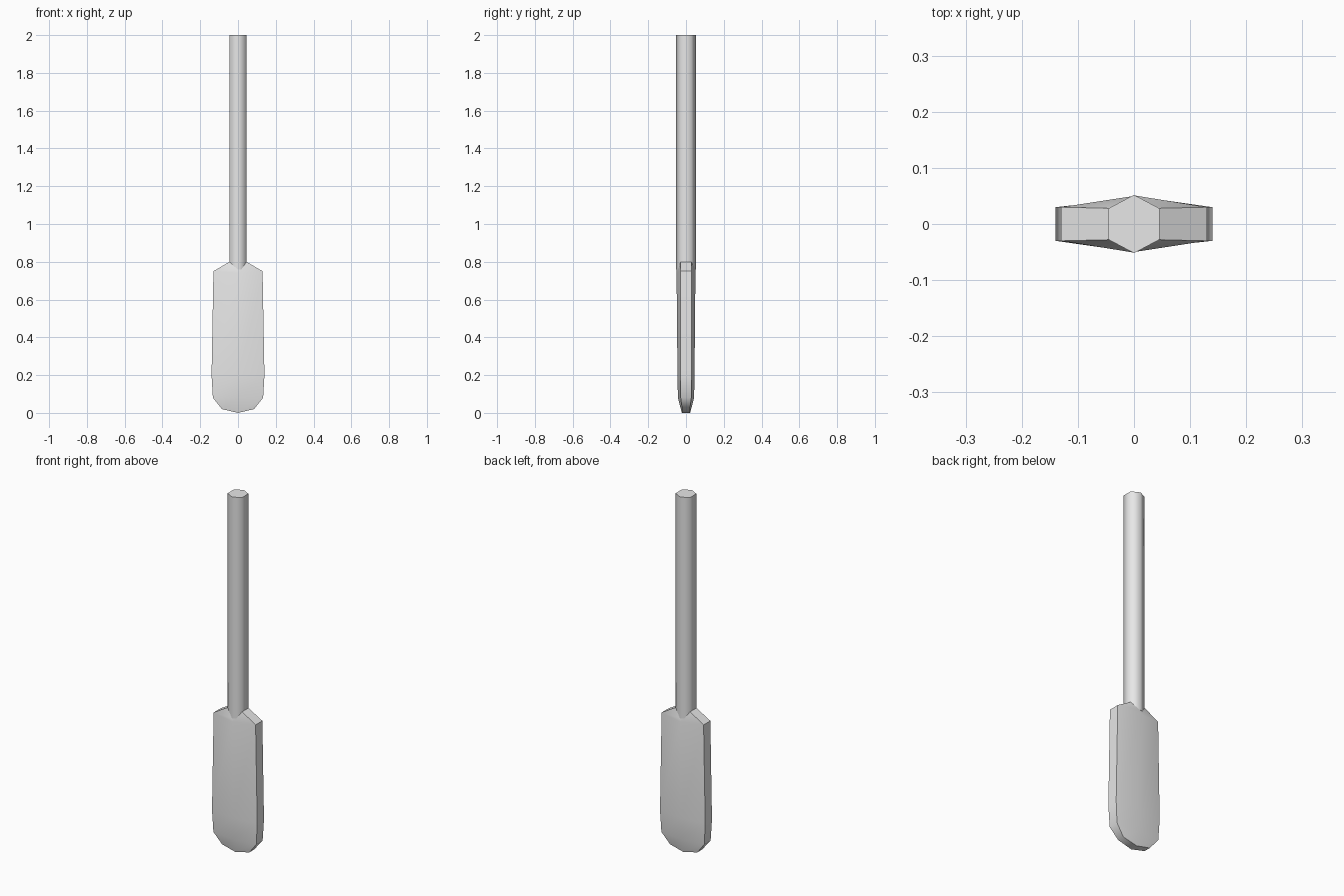
import bpy, bmesh, math

cube = bpy.data.objects.get("Cube")
if cube:
    bpy.data.objects.remove(cube, do_unlink=True)

grey = bpy.data.materials.new("plain_grey")
grey.use_nodes = True
grey.diffuse_color = (0.8, 0.8, 0.8, 1)
grey.node_tree.nodes["Principled BSDF"].inputs["Base Color"].default_value = (0.8, 0.8, 0.8, 1)


def loft(name, rows, sharp_angle):
    """Skin six-sided rings: edge z, ridge z, half width, edge half depth, ridge half depth."""
    bm = bmesh.new()
    rings = []
    for ze, zr, w, e, r in rows:
        ring = [(0, -r, zr), (w, -e, ze), (w, e, ze),
                (0, r, zr), (-w, e, ze), (-w, -e, ze)]
        rings.append([bm.verts.new(p) for p in ring])
    for low, high in zip(rings, rings[1:]):
        for i in range(6):
            j = (i + 1) % 6
            bm.faces.new((low[i], low[j], high[j], high[i]))
    # Each cap is two quads folded along the middle
    for ring in (rings[0], rings[-1]):
        bm.faces.new(ring[:4])
        bm.faces.new(ring[3:] + ring[:1])
    bmesh.ops.recalc_face_normals(bm, faces=bm.faces)
    mesh = bpy.data.meshes.new(name)
    bm.to_mesh(mesh)
    bm.free()
    mesh.materials.append(grey)
    obj = bpy.data.objects.new(name, mesh)
    bpy.context.collection.objects.link(obj)
    bpy.ops.object.select_all(action='DESELECT')
    obj.select_set(True)
    bpy.context.view_layer.objects.active = obj
    bpy.ops.object.shade_smooth_by_angle(angle=math.radians(sharp_angle))
    return obj


# Hexagonal shaft
loft("shaft", [(0.76, 0.76, 0.045, 0.028, 0.052),
               (2.0, 2.0, 0.045, 0.028, 0.052)], 65)

# Ridged blade with a rounded tip and sloping shoulders
loft("blade", [(0.02, 0.0, 0.085, 0.02, 0.022),
               (0.08, 0.08, 0.133, 0.028, 0.043),
               (0.2, 0.2, 0.14, 0.03, 0.045),
               (0.75, 0.74, 0.13, 0.03, 0.05),
               (0.8, 0.76, 0.045, 0.028, 0.051)], 50)
